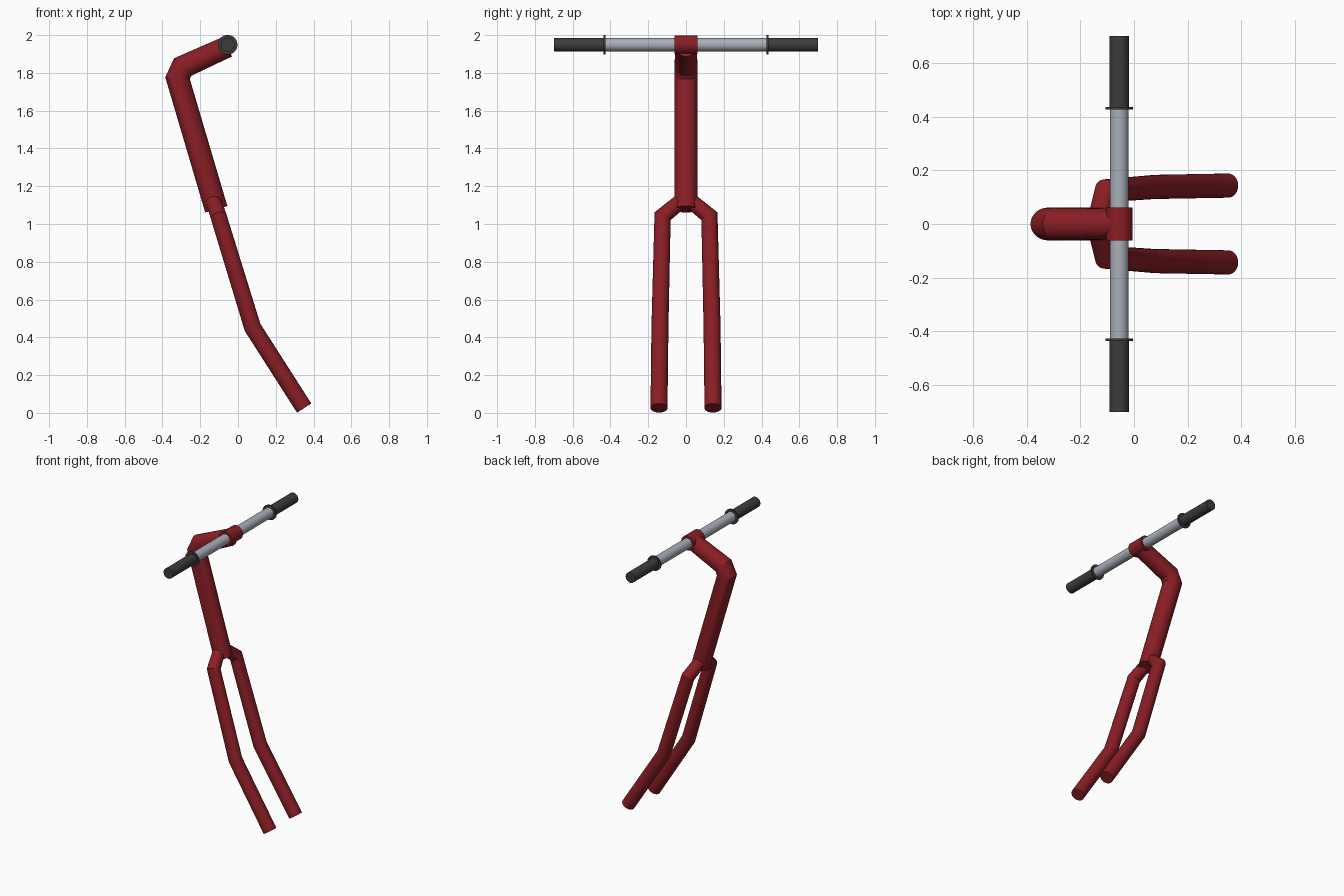
import bpy, bmesh, math
from mathutils import Vector, Matrix

if "Cube" in bpy.data.objects:
    bpy.data.objects.remove(bpy.data.objects["Cube"])


def material(name, rgb):
    m = bpy.data.materials.new(name)
    m.diffuse_color = (*rgb, 1)
    m.use_nodes = True
    m.node_tree.nodes["Principled BSDF"].inputs["Base Color"].default_value = m.diffuse_color
    return m


RED = material("red_paint", (0.25, 0.013, 0.018))
METAL = material("bar_metal", (0.40, 0.43, 0.49))
RUBBER = material("grip_rubber", (0.045, 0.045, 0.047))


def finish(bm, name, mat):
    bmesh.ops.recalc_face_normals(bm, faces=bm.faces)
    me = bpy.data.meshes.new(name)
    bm.to_mesh(me)
    bm.free()
    me.materials.append(mat)
    ob = bpy.data.objects.new(name, me)
    bpy.context.collection.objects.link(ob)
    bpy.ops.object.select_all(action='DESELECT')
    ob.select_set(True)
    bpy.context.view_layer.objects.active = ob
    bpy.ops.object.shade_smooth_by_angle(angle=math.radians(25))
    return ob


def tube(name, path, radii, mat, sides=32):
    """Capped tube along a path with mitred corners."""
    bm = bmesh.new()
    pts = [Vector(p) for p in path]
    dirs = [(b - a).normalized() for a, b in zip(pts, pts[1:])]
    # first ring, square to the first segment
    q = dirs[0].to_track_quat('Z', 'Y')
    offs = [q @ Vector((math.cos(t), math.sin(t), 0))
            for t in (2 * math.pi * i / sides for i in range(sides))]
    rings = []
    for k, p in enumerate(pts):
        if k == 0 or k == len(pts) - 1:
            ring = [p + o * radii[k] for o in offs]
        else:
            d, e = dirs[k - 1], dirs[k]
            n = (d + e).normalized()
            # slide each point along the incoming segment onto the mitre plane
            ring = [p + (o - d * (o.dot(n) / d.dot(n))) * radii[k] for o in offs]
            turn = d.rotation_difference(e)
            offs = [turn @ o for o in offs]
        rings.append([bm.verts.new(v) for v in ring])
    for a, b in zip(rings, rings[1:]):
        for i in range(sides):
            j = (i + 1) % sides
            bm.faces.new((a[i], a[j], b[j], b[i]))
    bm.faces.new(rings[0][::-1])
    bm.faces.new(rings[-1])
    return finish(bm, name, mat)


BAR_X, BAR_Z = -0.055, 1.949


def crossbar(name, y0, y1, r, mat):
    return tube(name, [(BAR_X, y0, BAR_Z), (BAR_X, y1, BAR_Z)], [r, r], mat)


# Steering stem with its forward bend
tube("stem", [(-0.115, 0, 1.078), (-0.320, 0, 1.772), (-0.293, 0, 1.831),
              (BAR_X, 0, BAR_Z - 0.01)], [0.061, 0.061, 0.061, 0.057], RED)

# Handlebar and its clamp
crossbar("handlebar", -0.45, 0.45, 0.035, METAL)
crossbar("bar_clamp", -0.062, 0.062, 0.050, RED)

# Paired parts: fork legs, grips and grip collars
for s, side in ((-1, "right"), (1, "left")):
    tube("fork_leg_" + side,
         [(-0.137, 0, 1.143), (-0.103, s * 0.124, 1.041),
          (0.077, s * 0.138, 0.453), (0.350, s * 0.143, 0.026)],
         [0.040, 0.043, 0.045, 0.045], RED)
    crossbar("grip_" + side, s * 0.43, s * 0.70, 0.0365, RUBBER)
    crossbar("grip_collar_" + side, s * 0.427, s * 0.436, 0.052, RUBBER)
